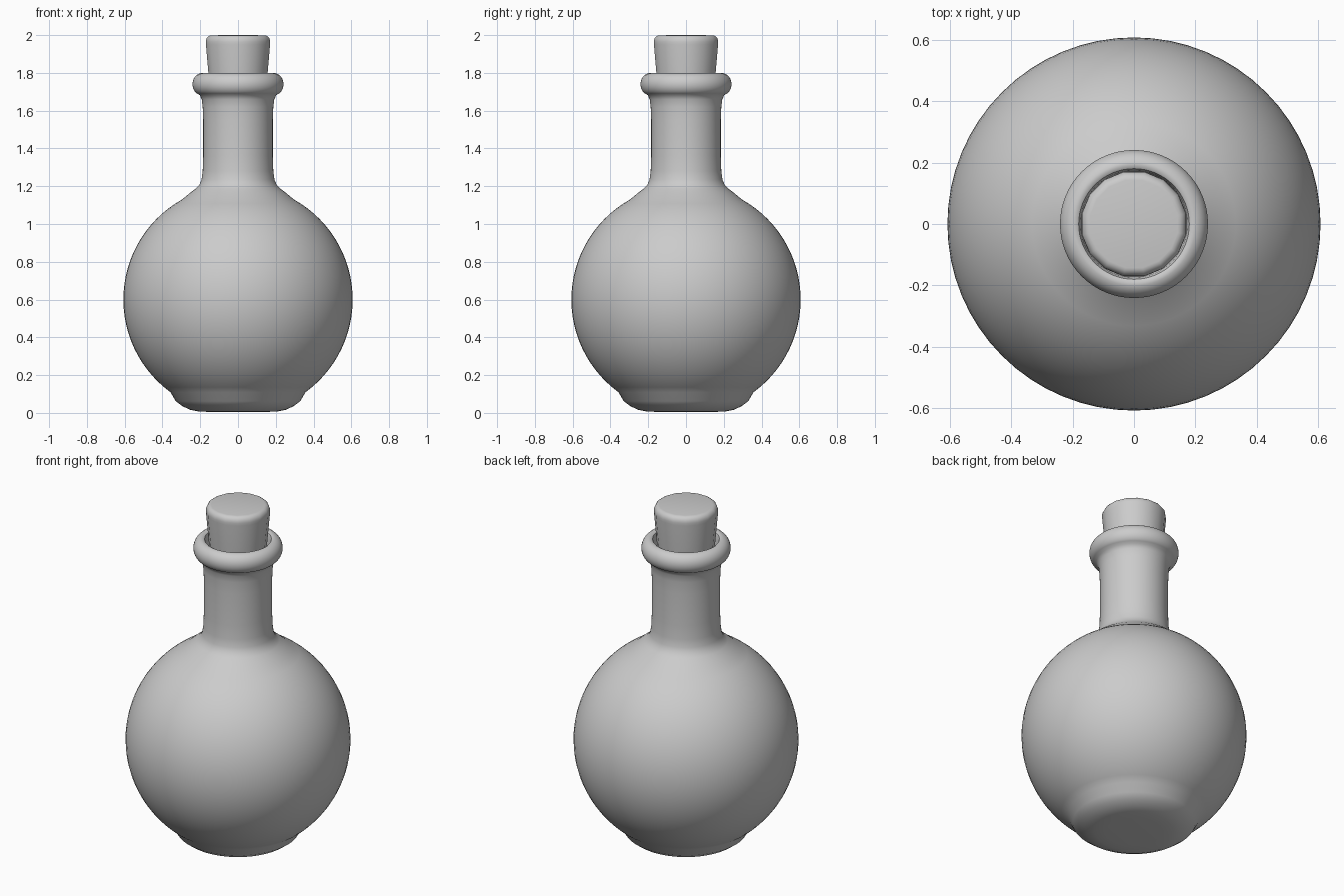
import bpy, bmesh, math

if "Cube" in bpy.data.objects:
    bpy.data.objects.remove(bpy.data.objects["Cube"])


def arc(cr, cz, rad_r, rad_z, a0, a1, n):
    """Points (radius, height) on an elliptical arc, angles in degrees."""
    pts = []
    for i in range(n + 1):
        a = math.radians(a0 + (a1 - a0) * i / n)
        pts.append((cr + rad_r * math.cos(a), cz + rad_z * math.sin(a)))
    return pts


def lathe(name, profile, sides, turn=0.0, angle=40):
    """Revolve a profile around z; radius 0 makes a pole."""
    bm = bmesh.new()
    rings = []
    for r, z in profile:
        if r < 1e-6:
            rings.append([bm.verts.new((0, 0, z))] * sides)
        else:
            rings.append([bm.verts.new((r * math.cos(turn + 2 * math.pi * i / sides),
                                        r * math.sin(turn + 2 * math.pi * i / sides), z))
                          for i in range(sides)])
    for a, b in zip(rings, rings[1:]):
        for i in range(sides):
            j = (i + 1) % sides
            bm.faces.new(list(dict.fromkeys((a[i], a[j], b[j], b[i]))))
    bmesh.ops.recalc_face_normals(bm, faces=bm.faces)
    mesh = bpy.data.meshes.new(name)
    bm.to_mesh(mesh)
    bm.free()
    ob = bpy.data.objects.new(name, mesh)
    bpy.context.collection.objects.link(ob)
    bpy.ops.object.select_all(action='DESELECT')
    ob.select_set(True)
    bpy.context.view_layer.objects.active = ob
    bpy.ops.object.shade_smooth_by_angle(angle=math.radians(angle))
    return ob


# Bottle: flat base, round belly, straight neck, rolled lip, hollow inside
outer = [(0, 0.005), (0.15, 0.005), (0.21, 0.008), (0.255, 0.017), (0.295, 0.036), (0.33, 0.062)]
outer += arc(0, 0.6, 0.607, 0.607, -54, 61, 28)
outer += [(0.25, 1.168), (0.224, 1.187), (0.205, 1.207), (0.193, 1.235), (0.187, 1.28), (0.184, 1.36),
          (0.184, 1.55), (0.187, 1.62), (0.192, 1.66), (0.203, 1.683)]
lip = arc(0.19, 1.74, 0.051, 0.059, -55, 90, 12)
lip += [(0.18, 1.793), (0.174, 1.775), (0.17, 1.74)]
inner = [(0.155, 1.62), (0.154, 1.3), (0.165, 1.22), (0.22, 1.14)]
inner += arc(0, 0.6, 0.577, 0.577, 60, -60, 20)
inner += [(0.2, 0.05), (0, 0.045)]
lathe("bottle", outer + lip + inner, 64)

# Cork: tapered stopper with a rounded top edge
cork = [(0, 1.55), (0.139, 1.55), (0.16, 1.8), (0.173, 1.95)]
cork += arc(0.145, 1.965, 0.0285, 0.034, 0, 90, 5) + [(0, 2.0)]
lathe("cork", cork, 16, turn=math.pi / 16)
